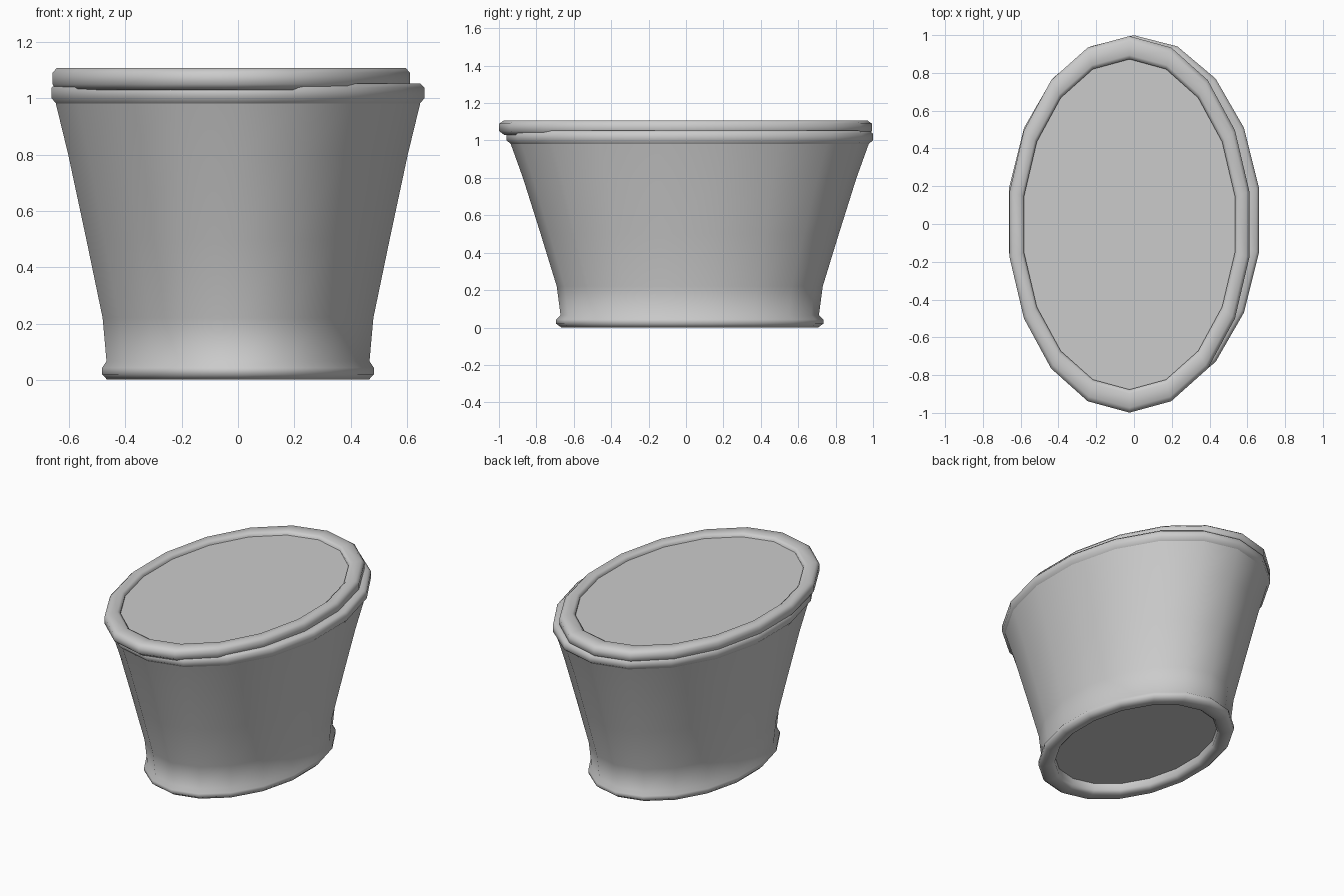
import bpy, bmesh, math

SIDES = 18
BODY = (0.0, 0.02, 1.457)      # centre x, centre y, length/width ratio
LID = (-0.024, -0.002, 1.545)

cube = bpy.data.objects.get("Cube")
if cube:
    bpy.data.objects.remove(cube, do_unlink=True)

grey = bpy.data.materials.new("plain grey")
grey.use_nodes = True
colour = (0.6, 0.6, 0.6, 1)
grey.diffuse_color = colour
grey.node_tree.nodes["Principled BSDF"].inputs["Base Color"].default_value = colour


def oval(bm, place, radius, z):
    """One loop of vertices around an oval."""
    cx, cy, ratio = place
    angles = [math.tau * i / SIDES for i in range(SIDES)]
    return [bm.verts.new((cx + radius * math.sin(a), cy + radius * ratio * math.cos(a), z))
            for a in angles]


def finish(name, bm):
    mesh = bpy.data.meshes.new(name)
    bm.to_mesh(mesh)
    bm.free()
    mesh.materials.append(grey)
    obj = bpy.data.objects.new(name, mesh)
    bpy.context.collection.objects.link(obj)
    bpy.ops.object.select_all(action="DESELECT")
    obj.select_set(True)
    bpy.context.view_layer.objects.active = obj
    bpy.ops.object.shade_smooth_by_angle(angle=math.radians(60))


def lathe(name, profile, place):
    """Sweep (radius, height) points, ordered up the outside, around an oval."""
    bm = bmesh.new()
    loops = [oval(bm, place, r, z) for r, z in profile]
    for low, high in zip(loops, loops[1:]):
        for i in range(SIDES):
            j = (i + 1) % SIDES
            bm.faces.new((low[j], low[i], high[i], high[j]))
    finish(name, bm)


def disc(name, radius, z, place, faces_up):
    bm = bmesh.new()
    loop = oval(bm, place, radius, z)
    bm.faces.new(loop[::-1] if faces_up else loop)
    finish(name, bm)


# Tub: foot bead and flared wall in one sweep, with a raised floor inside the bead
foot = [(0.408, 0.07), (0.408, 0.02), (0.425, 0.001), (0.472, 0.001),
        (0.49, 0.02), (0.49, 0.043), (0.474, 0.066)]
wall = [(0.488, 0.22), (0.547, 0.5), (0.612, 0.8), (0.657, 0.982)]
lathe("tub", foot + wall, BODY)
disc("tub_floor", 0.41, 0.062, BODY, False)

# Rounded upper rim
lathe("upper_rim", [(0.655, 0.98), (0.672, 1.0), (0.672, 1.038), (0.657, 1.053),
                    (0.605, 1.053), (0.59, 1.038), (0.59, 0.98)], BODY)

# Slightly shifted lid: rounded rim around a recessed panel
lathe("lid_rim", [(0.567, 1.05), (0.582, 1.03), (0.628, 1.03), (0.645, 1.05),
                  (0.645, 1.09), (0.628, 1.108), (0.58, 1.108),
                  (0.566, 1.095), (0.567, 1.05)], LID)
disc("lid_top", 0.57, 1.085, LID, True)
